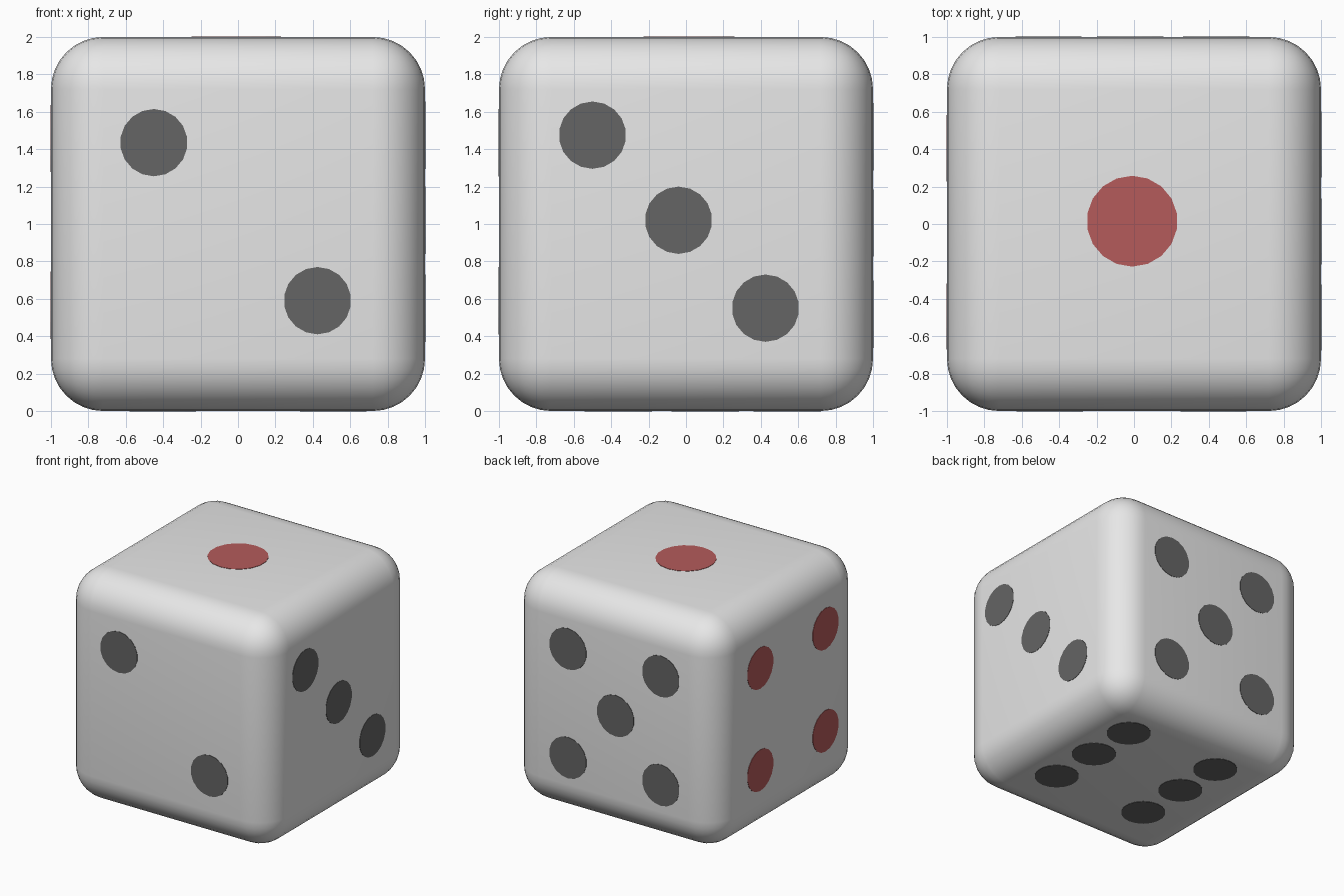
import bpy, bmesh, math
from mathutils import Vector

if "Cube" in bpy.data.objects:
    bpy.data.objects.remove(bpy.data.objects["Cube"])


def material(name, rgb):
    m = bpy.data.materials.new(name)
    m.diffuse_color = (*rgb, 1)
    m.use_nodes = True
    m.node_tree.nodes["Principled BSDF"].inputs["Base Color"].default_value = m.diffuse_color
    return m


white = material("off_white", (0.8, 0.8, 0.8))
black = material("charcoal", (0.13, 0.13, 0.13))
red = material("dull_red", (0.46, 0.105, 0.105))

# rounded cube body
bpy.ops.mesh.primitive_cube_add(size=2, location=(0, 0, 1))
body = bpy.context.object
body.name = "die_body"
body.data.materials.append(white)
bev = body.modifiers.new("rounding", 'BEVEL')
bev.width = 0.28
bev.segments = 8
bpy.ops.object.modifier_apply(modifier=bev.name)
bpy.ops.object.shade_smooth_by_angle(angle=math.radians(40))


# painted spots: thin discs sunk almost flush into one face of the body
def spots(name, normal, centres, mat, radius=0.18):
    normal = Vector(normal)
    bm = bmesh.new()
    turn = normal.to_track_quat('Z', 'Y').to_matrix().to_4x4()
    for c in centres:
        part = bmesh.ops.create_cone(bm, cap_ends=True, segments=18, depth=0.006,
                                     radius1=radius, radius2=radius)
        bmesh.ops.transform(bm, matrix=turn, verts=part["verts"])
        bmesh.ops.translate(bm, vec=Vector(c), verts=part["verts"])
    me = bpy.data.meshes.new(name)
    bm.to_mesh(me)
    bm.free()
    me.materials.append(mat)
    bpy.context.collection.objects.link(bpy.data.objects.new(name, me))


spots("top_one", (0, 0, 1), [(-0.01, 0.015, 2)], red, 0.243)
spots("front_two", (0, -1, 0), [(-0.45, -1, 1.435), (0.425, -1, 0.59)], black)
spots("right_three", (1, 0, 0),
      [(1, -0.5, 1.475), (1, -0.04, 1.02), (1, 0.425, 0.55)], black)
spots("left_four", (-1, 0, 0),
      [(-1, y, z) for y in (-0.495, 0.405) for z in (0.565, 1.457)], red)
spots("back_five", (0, 1, 0),
      [(x, 1, z) for x in (-0.457, 0.44) for z in (0.517, 1.467)]
      + [(-0.02, 1, 1.005)], black)
spots("bottom_six", (0, 0, -1),
      [(x, y, 0) for x in (-0.402, 0.51) for y in (-0.363, 0.103, 0.542)], black)
